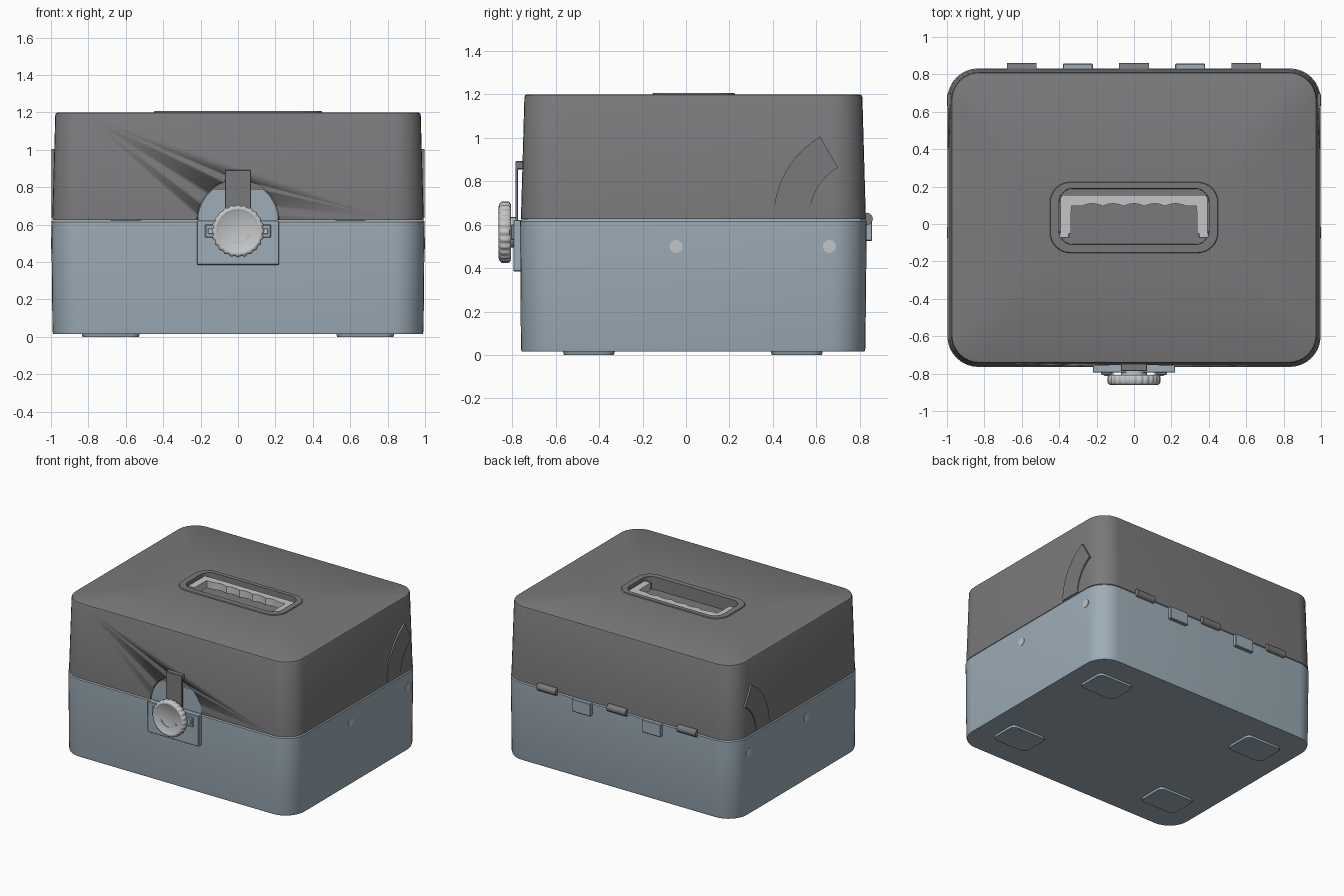
import bpy, bmesh, math
from mathutils import Matrix

if "Cube" in bpy.data.objects:
    bpy.data.objects.remove(bpy.data.objects["Cube"])


def material(name, r, g, b):
    m = bpy.data.materials.new(name)
    m.diffuse_color = (r, g, b, 1)
    m.use_nodes = True
    m.node_tree.nodes["Principled BSDF"].inputs["Base Color"].default_value = m.diffuse_color
    return m


GREY = material("dark grey plastic", 0.195, 0.195, 0.202)
BLUE = material("pale blue plastic", 0.34, 0.42, 0.48)
LIGHT = material("light grey plastic", 0.55, 0.56, 0.57)


def finish(bm, name, mat, angle=35):
    bmesh.ops.recalc_face_normals(bm, faces=bm.faces)
    me = bpy.data.meshes.new(name)
    bm.to_mesh(me)
    bm.free()
    me.materials.append(mat)
    ob = bpy.data.objects.new(name, me)
    bpy.context.collection.objects.link(ob)
    bpy.ops.object.select_all(action='DESELECT')
    ob.select_set(True)
    bpy.context.view_layer.objects.active = ob
    bpy.ops.object.shade_smooth_by_angle(angle=math.radians(angle))
    return ob


def rounded_rect(x0, x1, y0, y1, r, seg=8):
    pts = []
    corners = ((x1 - r, y1 - r), (x0 + r, y1 - r), (x0 + r, y0 + r), (x1 - r, y0 + r))
    for k, (cx, cy) in enumerate(corners):
        for i in range(seg + 1):
            a = math.pi / 2 * (k + i / seg)
            pts.append((cx + r * math.cos(a), cy + r * math.sin(a)))
    return pts


def loft(name, sections, mat, angle=35):
    """Skin a stack of (outline, z) sections and cap both ends."""
    bm = bmesh.new()
    loops = [[bm.verts.new((x, y, z)) for x, y in pts] for pts, z in sections]
    for a, b in zip(loops, loops[1:]):
        n = len(a)
        for i in range(n):
            bm.faces.new((a[i], a[(i + 1) % n], b[(i + 1) % n], b[i]))
    bm.faces.new(loops[0])
    bm.faces.new(loops[-1])
    return finish(bm, name, mat, angle)


AXES = {
    'x': lambda u, v, d: (d, u, v),   # outline in y, z
    'y': lambda u, v, d: (u, d, v),   # outline in x, z
    'z': lambda u, v, d: (u, v, d),   # outline in x, y
}


def prism(name, pts, d0, d1, axis, mat, bevel=0.0):
    bm = bmesh.new()
    at = AXES[axis]
    a = [bm.verts.new(at(u, v, d0)) for u, v in pts]
    b = [bm.verts.new(at(u, v, d1)) for u, v in pts]
    n = len(pts)
    bm.faces.new(a)
    bm.faces.new(b)
    for i in range(n):
        bm.faces.new((a[i], a[(i + 1) % n], b[(i + 1) % n], b[i]))
    if bevel:
        bmesh.ops.bevel(bm, geom=list(bm.edges), offset=bevel, segments=1,
                        affect='EDGES', clamp_overlap=True)
    return finish(bm, name, mat)


def box(name, x0, x1, y0, y1, z0, z1, mat, bevel=0.004):
    return prism(name, [(x0, y0), (x1, y0), (x1, y1), (x0, y1)], z0, z1, 'z', mat, bevel)


def arc(cx, cy, r, a0, a1, n):
    return [(cx + r * math.cos(math.radians(a0 + (a1 - a0) * i / n)),
             cy + r * math.sin(math.radians(a0 + (a1 - a0) * i / n))) for i in range(n + 1)]


# Lower case, slightly wider at the seam
loft("case_base", [
    (rounded_rect(-0.988, 0.988, -0.757, 0.822, 0.16), 0.015),
    (rounded_rect(-0.992, 0.992, -0.76, 0.826, 0.16), 0.03),
    (rounded_rect(-0.998, 0.998, -0.764, 0.832, 0.165), 0.615),
    (rounded_rect(-0.992, 0.992, -0.758, 0.826, 0.16), 0.623),
], BLUE)

# Lid with raised handle rim and sunken handle well in its top
lid = loft("lid", [
    (rounded_rect(-0.993, 0.993, -0.76, 0.828, 0.16), 0.625),
    (rounded_rect(-0.977, 0.977, -0.744, 0.812, 0.15), 1.187),
    (rounded_rect(-0.973, 0.973, -0.74, 0.808, 0.146), 1.196),
    (rounded_rect(-0.964, 0.964, -0.731, 0.799, 0.14), 1.2),
    (rounded_rect(-0.45, 0.45, -0.155, 0.225, 0.11), 1.2),
    (rounded_rect(-0.447, 0.447, -0.152, 0.222, 0.108), 1.207),
    (rounded_rect(-0.402, 0.402, -0.11, 0.19, 0.075), 1.207),
    (rounded_rect(-0.4, 0.4, -0.108, 0.188, 0.073), 1.11),
], GREY)

# Arched pocket cut in the lid front behind the latch
arch = arc(0, 0.62, 0.22, 0, 180, 32)
cutter = prism("pocket_cutter", arch + [(-0.22, 0.6), (0.22, 0.6)], -0.9, -0.735, 'y', GREY)
cutter.hide_render = True
cutter.hide_viewport = True
cut = lid.modifiers.new("pocket", 'BOOLEAN')
cut.object = cutter
cut.operation = 'DIFFERENCE'
cut.solver = 'EXACT'

# Tongue rising from the base into the pocket
top_angle = math.degrees(math.asin(0.17 / 0.215))
tongue = arc(0, 0.62, 0.215, 0, top_angle, 12) + arc(0, 0.62, 0.215, 180 - top_angle, 180, 12)
prism("latch_tongue", tongue, -0.752, -0.73, 'y', BLUE)

# Latch plate, strap and hook
box("latch_plate", -0.22, 0.22, -0.795, -0.75, 0.385, 0.622, BLUE)
box("latch_strap", -0.07, 0.07, -0.786, -0.774, 0.5, 0.89, GREY, 0.002)
box("latch_hook", -0.07, 0.07, -0.786, -0.742, 0.855, 0.892, GREY)
for s, side in ((-1, "left"), (1, "right")):
    x0, x1 = sorted((s * 0.12, s * 0.176))
    box(f"knob_bracket_{side}", x0, x1, -0.806, -0.79, 0.53, 0.6, BLUE)
    x0, x1 = sorted((s * 0.11, s * 0.16))
    box(f"knob_pin_{side}", x0, x1, -0.812, -0.79, 0.55, 0.58, LIGHT, 0.003)

# Scalloped latch knob with a dished face
KZ = 0.565


def scallop(radius, depth, n=144):
    return [((radius - depth * (0.5 - 0.5 * math.cos(24 * t))) * math.cos(t),
             (radius - depth * (0.5 - 0.5 * math.cos(24 * t))) * math.sin(t))
            for t in (2 * math.pi * i / n for i in range(n))]


knob = loft("latch_knob", [
    (scallop(0.13, 0.004), 0.0), (scallop(0.141, 0.007), 0.01),
    (scallop(0.141, 0.007), 0.042), (scallop(0.132, 0.004), 0.052),
    (scallop(0.12, 0), 0.056), (scallop(0.112, 0), 0.053), (scallop(0.108, 0), 0.05),
], LIGHT, 50)
knob.data.transform(Matrix.Translation((0, -0.806, KZ)) @ Matrix.Rotation(math.pi / 2, 4, 'X'))
prism("knob_shaft", arc(0, KZ, 0.07, 0, 345, 23), -0.81, -0.78, 'y', LIGHT)

# Curved raised mark and end dots on the knob face
prism("knob_mark", arc(0, KZ, 0.066, 215, 325, 16) + arc(0, KZ, 0.058, 325, 215, 16),
      -0.86, -0.85, 'y', LIGHT)
for s, side in ((-1, "left"), (1, "right")):
    prism(f"knob_dot_{side}", arc(s * 0.06, KZ - 0.03, 0.012, 0, 330, 11), -0.86, -0.85, 'y', LIGHT)

# Carry handle lying in the well, with finger scallops on the inner edge
n = 72
grip = [(-0.335 + 0.67 * i / n,
         0.096 + 0.013 * abs(math.cos(math.pi * 6 * i / n)) * (1 if 5 < i < n - 5 else 0))
        for i in range(n + 1)]
outline = ([(-0.392, -0.05), (-0.338, -0.05)] + grip
           + [(0.338, -0.05), (0.392, -0.05)]
           + arc(0.374, 0.137, 0.018, 0, 90, 4) + arc(-0.374, 0.137, 0.018, 90, 180, 4))
prism("carry_handle", outline, 1.13, 1.185, 'z', LIGHT)
for s, side in ((-1, "left"), (1, "right")):
    x0, x1 = sorted((s * 0.345, s * 0.4))
    box(f"handle_pivot_{side}", x0, x1, -0.075, -0.045, 1.13, 1.178, LIGHT)

# Raised curved guides and screw caps on both sides
guide = arc(0.832, 0.634, 0.428, 120, 180, 24) + arc(0.832, 0.634, 0.264, 180, 120, 24)
for s, side in ((-1, "left"), (1, "right")):
    prism(f"side_guide_{side}", guide, s * 0.96, s * 0.998, 'x', GREY)
    for y, end in ((-0.045, "front"), (0.66, "rear")):
        prism(f"screw_cap_{end}_{side}", arc(y, 0.5, 0.03, 0, 345, 23),
              s * 0.97, s * 1.0, 'x', LIGHT)

# Rear hinge barrels and stops
for x, label in ((-0.6, "left"), (0, "middle"), (0.6, "right")):
    prism(f"hinge_barrel_{label}", arc(0.832, 0.627, 0.028, 0, 345, 23),
          x - 0.08, x + 0.08, 'x', GREY)
for x, label in ((-0.3, "left"), (0.3, "right")):
    box(f"rear_stop_{label}", x - 0.08, x + 0.08, 0.81, 0.857, 0.525, 0.622, BLUE)

# Four flat feet
for x, side in ((-0.68, "left"), (0.68, "right")):
    for y, end in ((-0.447, "front"), (0.51, "rear")):
        loft(f"foot_{end}_{side}", [
            (rounded_rect(x - 0.15, x + 0.15, y - 0.115, y + 0.115, 0.04, 5), 0.0),
            (rounded_rect(x - 0.156, x + 0.156, y - 0.12, y + 0.12, 0.042, 5), 0.018),
        ], BLUE)
